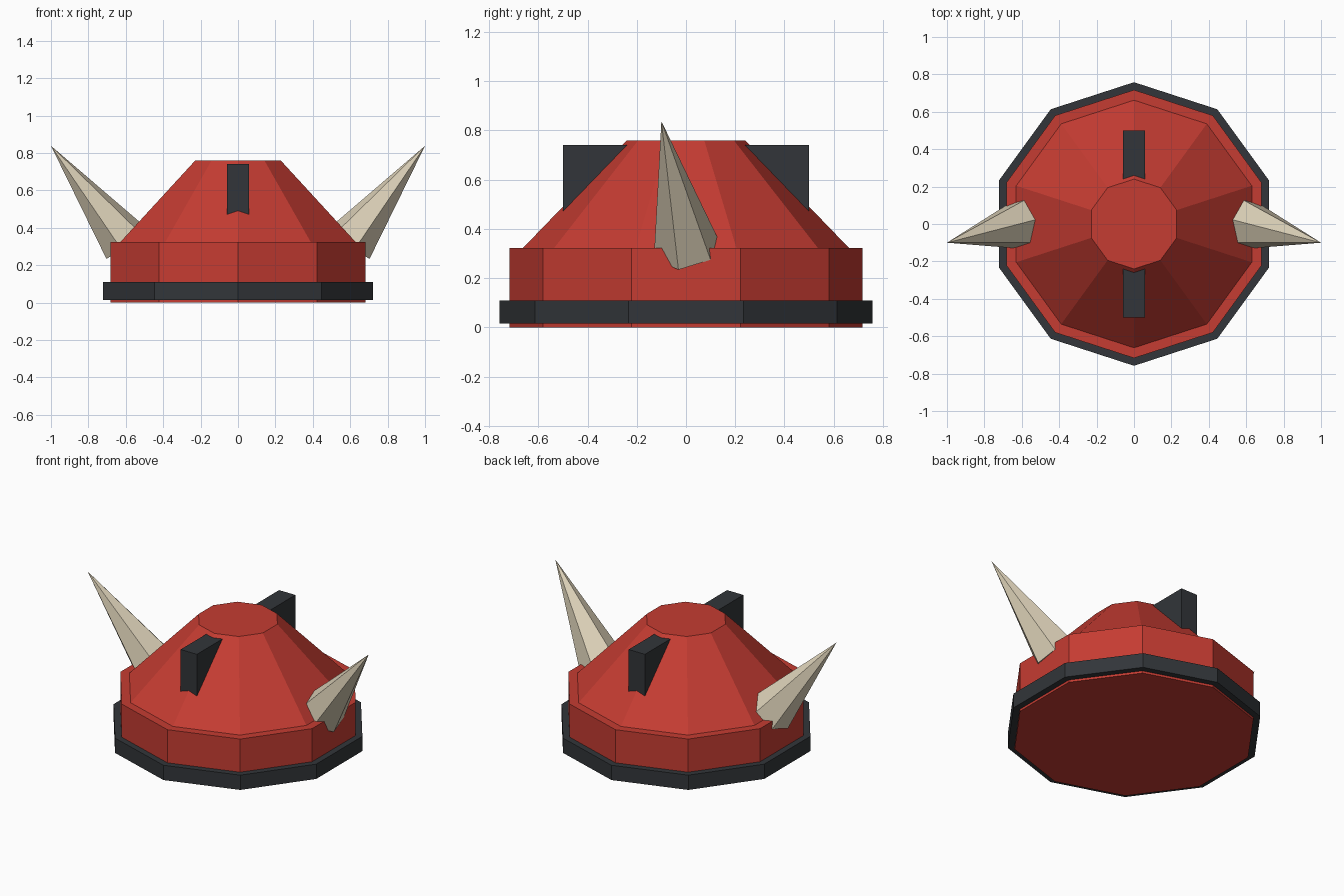
import bpy, bmesh, math
from mathutils import Vector

if "Cube" in bpy.data.objects:
    bpy.data.objects.remove(bpy.data.objects["Cube"])


def material(name, rgb):
    m = bpy.data.materials.new(name)
    m.diffuse_color = (*rgb, 1)
    m.use_nodes = True
    m.node_tree.nodes["Principled BSDF"].inputs["Base Color"].default_value = m.diffuse_color
    return m


RED = material("red", (0.56, 0.045, 0.032))
DARK = material("dark", (0.032, 0.036, 0.041))
BONE = material("bone", (0.72, 0.64, 0.48))


def finish(name, bm, mat):
    bmesh.ops.recalc_face_normals(bm, faces=bm.faces)
    mesh = bpy.data.meshes.new(name)
    bm.to_mesh(mesh)
    bm.free()
    mesh.materials.append(mat)
    obj = bpy.data.objects.new(name, mesh)
    bpy.context.collection.objects.link(obj)
    return obj


def ring(bm, centre, u, v, radius, sides, start):
    angles = [math.radians(start + 360 * i / sides) for i in range(sides)]
    return [bm.verts.new(centre + radius * (math.cos(a) * u + math.sin(a) * v)) for a in angles]


def frustum(name, r0, r1, z0, z1, mat):
    """Ten-sided frustum with a corner facing front."""
    bm = bmesh.new()
    x, y = Vector((1, 0, 0)), Vector((0, 1, 0))
    low = ring(bm, Vector((0, 0, z0)), x, y, r0, 10, 90)
    top = ring(bm, Vector((0, 0, z1)), x, y, r1, 10, 90)
    bm.faces.new(low)
    bm.faces.new(top)
    for i in range(10):
        j = (i + 1) % 10
        bm.faces.new((low[i], low[j], top[j], top[i]))
    return finish(name, bm, mat)


def horn(name, side):
    """Six-sided spike leaning outward and a little forward."""
    bm = bmesh.new()
    base, tip = Vector((0.6, 0, 0.32)), Vector((1.0, -0.1, 0.838))
    axis = (tip - base).normalized()
    v = Vector((axis.z, 0, -axis.x)).normalized()
    u = v.cross(axis)
    if u.y < 0:
        u = -u
    low = ring(bm, base, v, u, 0.138, 6, -13)
    point = bm.verts.new(tip)
    bm.faces.new(low)
    for i in range(6):
        bm.faces.new((low[i], low[(i + 1) % 6], point))
    for vert in bm.verts:
        vert.co.x *= side
    return finish(name, bm, BONE)


# Helmet body: straight wall, sloped dome and dark rim band
frustum("wall", 0.717, 0.717, 0, 0.323, RED)
frustum("dome", 0.662, 0.24, 0.323, 0.76, RED)
frustum("rim_band", 0.758, 0.758, 0.015, 0.11, DARK)

# Crest bar running front to back through the dome
bm = bmesh.new()
bmesh.ops.create_cube(bm, size=1)
for vert in bm.verts:
    vert.co = Vector((vert.co.x * 0.116, vert.co.y, 0.57 + vert.co.z * 0.34))
finish("crest", bm, DARK)

# Pair of horns
horn("right_horn", 1)
horn("left_horn", -1)
